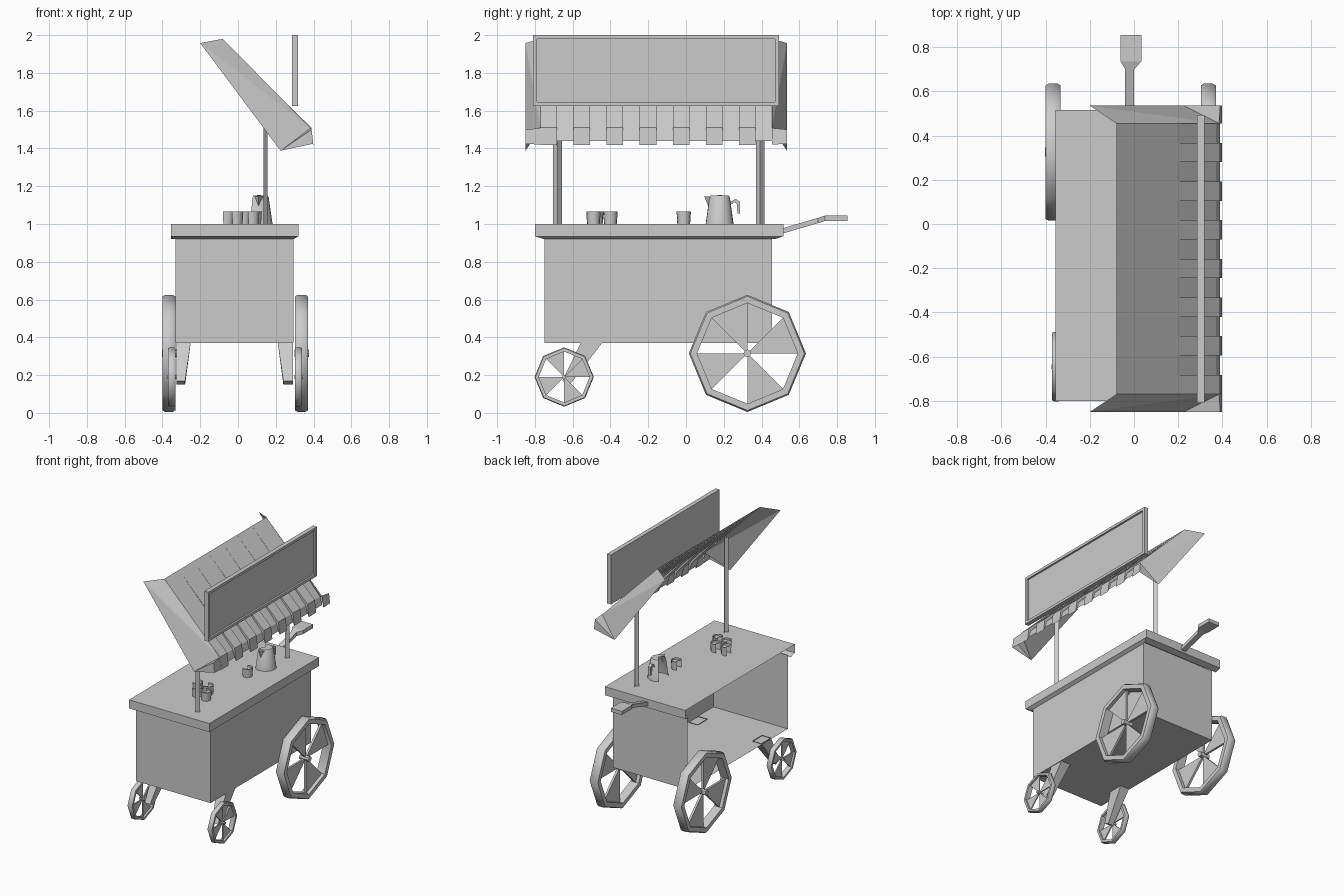
import bpy
from math import sin, cos, pi, radians

if "Cube" in bpy.data.objects:
    bpy.data.objects.remove(bpy.data.objects["Cube"])


def make(name, verts, faces, smooth=None):
    me = bpy.data.meshes.new(name)
    me.from_pydata(verts, [], faces)
    me.validate()
    ob = bpy.data.objects.new(name, me)
    bpy.context.collection.objects.link(ob)
    if smooth:
        bpy.ops.object.select_all(action='DESELECT')
        ob.select_set(True)
        bpy.context.view_layer.objects.active = ob
        bpy.ops.object.shade_smooth_by_angle(angle=radians(smooth))
    return ob


BOX = {'bottom': (3, 2, 1, 0), 'top': (4, 5, 6, 7), 'front': (0, 1, 5, 4),
       'right': (1, 2, 6, 5), 'back': (2, 3, 7, 6), 'left': (3, 0, 4, 7)}


def rect(x0, x1, y0, y1, z):
    return [(x0, y0, z), (x1, y0, z), (x1, y1, z), (x0, y1, z)]


def loft(name, sections, open_sides=()):
    """Stack of four-point sections, with chosen sides left open."""
    verts = [p for s in sections for p in s]
    faces = []
    for k in range(len(sections) - 1):
        for side in ('front', 'right', 'back', 'left'):
            if side not in open_sides:
                faces.append([i + 4 * k for i in BOX[side]])
    n = len(verts)
    if 'bottom' not in open_sides:
        faces.append((3, 2, 1, 0))
    if 'top' not in open_sides:
        faces.append((n - 4, n - 3, n - 2, n - 1))
    return make(name, verts, faces)


def lathe(name, profile, center, steps, arc=(0, 2 * pi), axis='z', closed=False, smooth=40):
    """Revolve (radius, height) points around z or x."""
    n, verts, faces = len(profile), [], []
    for i in range(steps + 1):
        a = arc[0] + (arc[1] - arc[0]) * i / steps
        for r, h in profile:
            p = (r * cos(a), r * sin(a), h) if axis == 'z' else (h, r * cos(a), r * sin(a))
            verts.append([p[k] + center[k] for k in range(3)])
    for i in range(steps):
        for j in range(n if closed else n - 1):
            k = (j + 1) % n
            faces.append((i * n + j, (i + 1) * n + j, (i + 1) * n + k, i * n + k))
    ob = make(name, verts, faces, smooth)
    # weld the seam and the poles
    import bmesh
    bm = bmesh.new()
    bm.from_mesh(ob.data)
    bmesh.ops.remove_doubles(bm, verts=bm.verts, dist=1e-5)
    bm.to_mesh(ob.data)
    bm.free()
    return ob


# Cart body, open on the serving side
loft('cart_body', [rect(-.33, .295, -.75, .455, .37), rect(-.33, .295, -.75, .455, .93)],
     ('left', 'top'))

# Counter with chamfered lower edge
loft('counter', [rect(-.355, .295, -.75, .47, .92), rect(-.355, .32, -.80, .515, .935),
                 rect(-.355, .32, -.80, .515, 1.0)], ('left', 'bottom'))


def wheel(name, x0, x1, y, z, r):
    inner, w = r * .86, x1 - x0
    xm, c = (x0 + x1) / 2, w * .2
    lathe(name + '_rim', [(inner, x0), (r - c * .6, x0), (r, x0 + c), (r, x1 - c),
                          (r - c * .6, x1), (inner, x1)], (0, y, z), 8, axis='x', closed=True)
    # Four wedge spokes in alternate sectors
    verts, faces = [], []
    for k in range(0, 8, 2):
        b = len(verts)
        a0, a1 = k * pi / 4, (k + 1) * pi / 4
        for x in (xm - w * .12, xm + w * .12):
            verts.append((x, y, z))
            for a in (a0, a1):
                verts.append((x, y + inner * cos(a), z + inner * sin(a)))
        faces += [(b, b + 2, b + 1), (b + 3, b + 4, b + 5), (b, b + 1, b + 4, b + 3),
                  (b, b + 3, b + 5, b + 2)]
    make(name + '_spokes', verts, faces)
    lathe(name + '_hub', [(0, x0 - .003), (r * .065, x0 - .003), (r * .065, x1 + .006),
                          (0, x1 + .006)], (0, y, z), 8, axis='x')


wheel('rear_wheel_left', -.40, -.332, .325, .315, .31)
wheel('rear_wheel_right', .302, .37, .325, .315, .31)
wheel('front_wheel_left', -.37, -.332, -.645, .19, .157)
wheel('front_wheel_right', .302, .338, -.645, .19, .157)

# Slanted tapered front legs
for side, top, low in (('left', (-.325, -.25), (-.325, -.28)), ('right', (.21, .29), (.24, .29))):
    foot = [(low[0], -.655, .17), (low[1], -.655, .17), (low[1], -.615, .15), (low[0], -.615, .15)]
    loft('front_leg_' + side, [foot, rect(*top, -.555, -.44, .375)], ('top',))

# Push handle: shaft and wide grip
stations = [(.49, -.04, 0, .955), (.70, -.04, 0, 1.017), (.735, -.06, .033, 1.028),
            (.855, -.06, .033, 1.028)]
hs = [[(a, y, z - .012), (b, y, z - .012), (b, y, z + .016), (a, y, z + .016)]
      for y, a, b, z in stations]
loft('push_handle', hs)

# Half-round canopy posts
for side, y in (('front', -.68), ('back', .393)):
    pts = [(.135, y - .023), (.157, y), (.135, y + .023)]
    make('canopy_post_' + side, [(px, py, z) for z in (1.0, 1.72) for px, py in pts],
         [(0, 1, 4, 3), (1, 2, 5, 4)])

# Canopy roof of alternating strips with a toothed hem
YC, HALF, OUT, N = -.1575, .6125, .6925, 14
verts, faces = [], []
for i in range(N):
    low = i % 2
    prof = ([(-.08, 1.98), (.195, 1.695), (.372, 1.497), (.388, 1.44)] if low else
            [(-.08, 1.98), (.195, 1.70), (.388, 1.51), (.399, 1.417)])
    for j in (i, i + 1):
        y = YC - HALF + 2 * HALF * j / N
        verts += [(x, y, z) for x, z in prof]
for r in range(2 * N - 1):
    faces += [(r * 4 + k, r * 4 + k + 1, r * 4 + k + 5, r * 4 + k + 4) for k in range(3)]
make('canopy_roof', verts, faces)

# Canopy side flaps
for side, s in (('front', -1), ('back', 1)):
    i, o = YC + s * HALF, YC + s * OUT
    make('canopy_flap_' + side,
         [(-.08, i, 1.98), (.385, i, 1.508), (.398, o, 1.425), (.225, o, 1.388),
          (-.20, o, 1.958), (.398, i, 1.42), (.39, o, 1.50)],
         [(0, 1, 4), (4, 1, 3), (1, 6, 3), (6, 2, 3), (1, 5, 2, 6)])


# Sign board with a recessed panel
def yz(y0, y1, z0, z1, x):
    return [(x, y0, z0), (x, y1, z0), (x, y1, z1), (x, y0, z1)]


loft('sign_board', [yz(-.81, .493, 1.625, 2.0, .285), yz(-.81, .493, 1.625, 2.0, .318),
                    yz(-.788, .471, 1.645, 1.98, .318), yz(-.788, .471, 1.645, 1.98, .304)])

# Cups, left unmodelled on the hidden side
ARC = (radians(-125), radians(125))
cups = [(-.058, -.40), (-.01, -.475), (.03, -.40), (.075, -.49), (.088, -.012)]
for k, (x, y) in enumerate(cups):
    lathe('cup_%d' % (k + 1), [(.034, 0), (.038, .065), (.032, .065), (.030, .055), (0, .055)],
          (x, y, 1.0), 8, ARC)

# Jug with spout and handle
JX, JY = .108, .178
lathe('jug', [(.075, 0), (.055, .14), (.048, .15), (0, .153)], (JX, JY, 1.0), 10, ARC)
make('jug_spout', [(JX - .02, JY - .05, 1.145), (JX + .025, JY - .05, 1.145),
                   (JX, JY - .082, 1.147), (JX, JY - .058, 1.09)],
     [(0, 2, 3), (2, 1, 3), (0, 1, 2)])
path = [(.232, 1.115), (.262, 1.133), (.286, 1.118), (.286, 1.055)]
inn = [(.232, 1.10), (.258, 1.116), (.270, 1.105), (.272, 1.055)]
loft('jug_handle', [[(JX - .01, a[0], a[1]), (JX + .01, a[0], a[1]),
                     (JX + .01, b[0], b[1]), (JX - .01, b[0], b[1])]
                    for a, b in zip(path, inn)])
